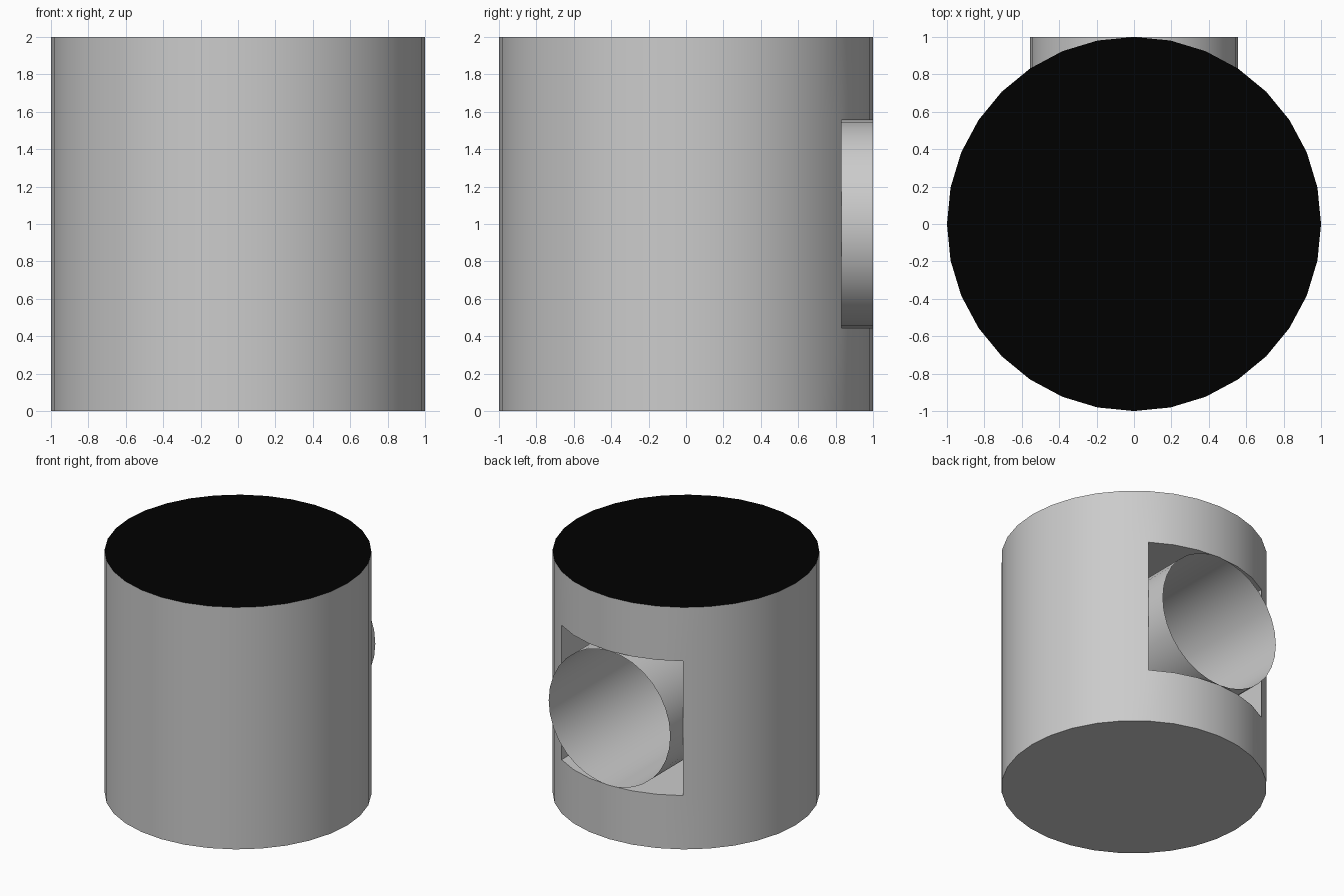
import bpy, bmesh, math

if "Cube" in bpy.data.objects:
    bpy.data.objects.remove(bpy.data.objects["Cube"])

SIDES = 32
HALF = math.sin(math.radians(33.75))   # half width of the opening, 0.556
LOW, HIGH = 1 - HALF, 1 + HALF
DEEP = -0.35                           # inner end of the pocket
WINDOW = range(5, 11)                  # side panels left out at the back


def ring(bm, z):
    step = 2 * math.pi / SIDES
    return [bm.verts.new((math.cos(i * step), math.sin(i * step), z)) for i in range(SIDES)]


def finish(name, bm, smooth=True):
    bmesh.ops.recalc_face_normals(bm, faces=bm.faces[:])
    mesh = bpy.data.meshes.new(name)
    bm.to_mesh(mesh)
    bm.free()
    obj = bpy.data.objects.new(name, mesh)
    bpy.context.collection.objects.link(obj)
    if smooth:
        bpy.ops.object.select_all(action='DESELECT')
        obj.select_set(True)
        bpy.context.view_layer.objects.active = obj
        bpy.ops.object.shade_smooth_by_angle(angle=math.radians(30))
    return obj


# Drum wall with a square pocket in the back
bm = bmesh.new()
rings = [ring(bm, z) for z in (0, LOW, HIGH, 2)]
for band in range(3):
    a, b = rings[band], rings[band + 1]
    for i in range(SIDES):
        if band == 1 and i in WINDOW:
            continue
        j = (i + 1) % SIDES
        bm.faces.new((a[i], a[j], b[j], b[i]))
bm.faces.new(rings[0][::-1])

# Pocket floor, ceiling, side walls and inner end
inner = []
for r, z in ((rings[1], LOW), (rings[2], HIGH)):
    right, left = (bm.verts.new((x, DEEP, z)) for x in (HALF, -HALF))
    bm.faces.new(r[5:12] + [left, right])
    inner.append((right, left))
for k, i in ((0, 5), (1, 11)):
    bm.faces.new((rings[1][i], rings[2][i], inner[1][k], inner[0][k]))
bm.faces.new((*inner[0], *inner[1][::-1]))
finish("drum_body", bm)

# Black top disc
bm = bmesh.new()
bm.faces.new(ring(bm, 2))
top = finish("top_disc", bm, smooth=False)
black = bpy.data.materials.new("black")
black.diffuse_color = (0, 0, 0, 1)
black.use_nodes = True
black.node_tree.nodes["Principled BSDF"].inputs["Base Color"].default_value = black.diffuse_color
top.data.materials.append(black)

# Open thin tube filling the pocket
bpy.ops.mesh.primitive_cylinder_add(vertices=SIDES, radius=HALF, depth=1 - DEEP,
                                    end_fill_type='NOTHING',
                                    location=(0, (1 + DEEP) / 2, 1),
                                    rotation=(math.pi / 2, 0, 0))
bpy.context.object.name = "back_tube"
bpy.ops.object.shade_smooth_by_angle(angle=math.radians(30))
